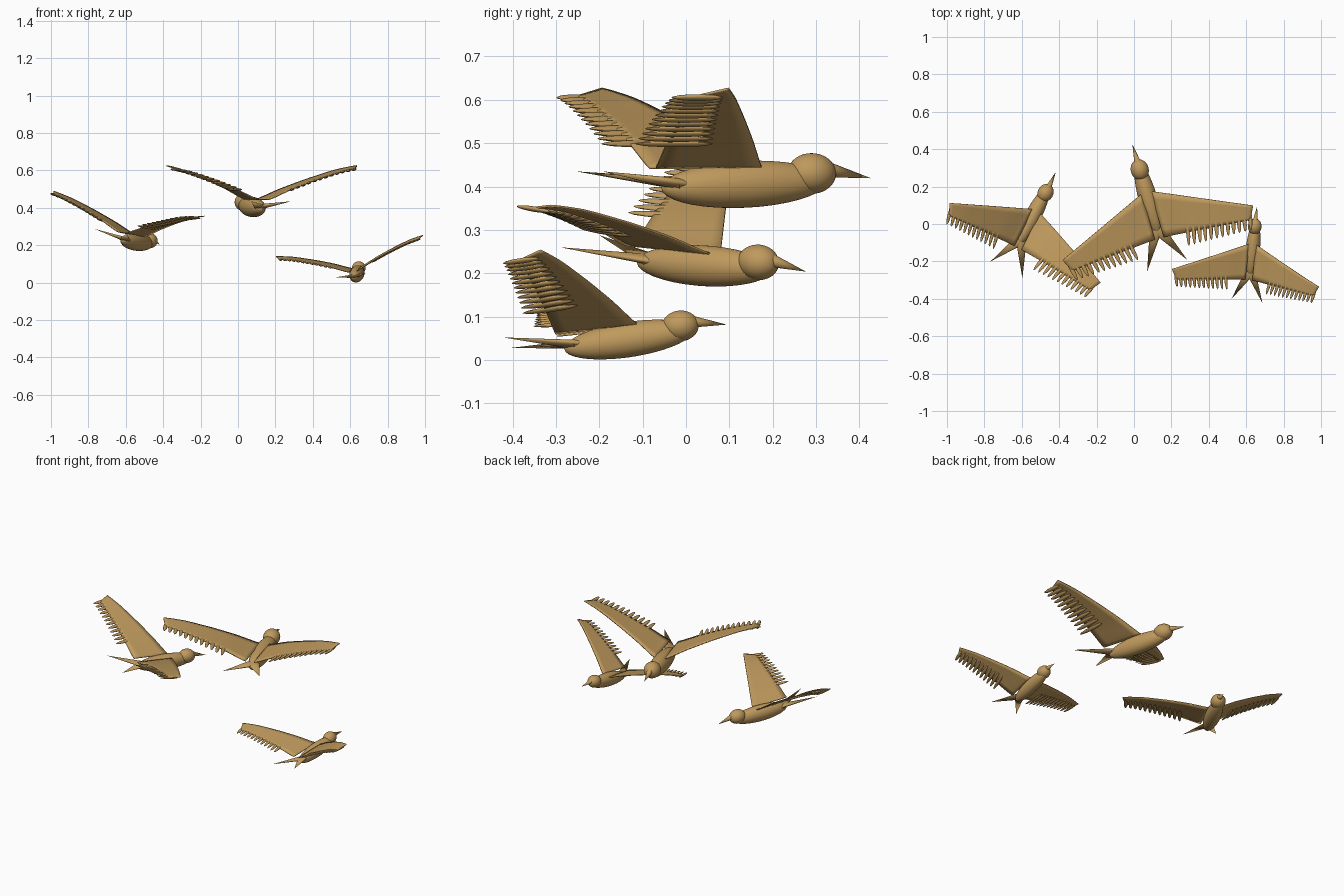
import bpy, bmesh, math
from mathutils import Matrix, Vector, Euler

if "Cube" in bpy.data.objects:
    bpy.data.objects.remove(bpy.data.objects["Cube"])

brown = bpy.data.materials.new("warm_brown")
brown.diffuse_color = (0.52, 0.32, 0.11, 1)
brown.use_nodes = True
brown.node_tree.nodes["Principled BSDF"].inputs["Base Color"].default_value = brown.diffuse_color


def finish(name, bm, world, mirror=False, thickness=0):
    """Turn a bmesh into a smooth-shaded object placed on one bird."""
    bmesh.ops.recalc_face_normals(bm, faces=bm.faces)
    mesh = bpy.data.meshes.new(name)
    bm.to_mesh(mesh)
    bm.free()
    mesh.materials.append(brown)
    ob = bpy.data.objects.new(name, mesh)
    bpy.context.collection.objects.link(ob)
    ob.matrix_world = world
    if thickness:
        mod = ob.modifiers.new("thickness", 'SOLIDIFY')
        mod.thickness = thickness
        mod.offset = 0
    if mirror:
        mod = ob.modifiers.new("other_side", 'MIRROR')
        mod.use_mirror_merge = False
    bpy.ops.object.select_all(action='DESELECT')
    ob.select_set(True)
    bpy.context.view_layer.objects.active = ob
    bpy.ops.object.shade_smooth_by_angle(angle=math.radians(40))
    return ob


def ellipsoid(bm, centre, radii, rot=(0, 0, 0), seg=32, rings=18):
    m = (Matrix.Translation(centre) @ Euler(rot).to_matrix().to_4x4()
         @ Matrix.Diagonal((*radii, 1)))
    bmesh.ops.create_uvsphere(bm, u_segments=seg, v_segments=rings, radius=1, matrix=m)


def spike(bm, base, tip, width, height):
    """Cone from base to tip with an oval cross-section."""
    base, tip = Vector(base), Vector(tip)
    d = tip - base
    m = (Matrix.Translation((base + tip) / 2) @ d.to_track_quat('Z', 'Y').to_matrix().to_4x4()
         @ Matrix.Diagonal((width, height, d.length, 1)))
    bmesh.ops.create_cone(bm, cap_ends=True, segments=24, radius1=1, radius2=0, depth=1, matrix=m)


# Wing arch: span position and height
ARCH = [(0.02, 0.033), (0.06, 0.052), (0.15, 0.096), (0.28, 0.148), (0.42, 0.197), (0.53, 0.222)]


def arch(u):
    for (a, za), (b, zb) in zip(ARCH, ARCH[1:]):
        if u <= b:
            return za + (zb - za) * (u - a) / (b - a)
    return ARCH[-1][1]


def soft_arch(u):
    return (arch(max(u - 0.03, 0.02)) + 2 * arch(u) + arch(min(u + 0.03, 0.53))) / 4


def wing_sheet(bm):
    spans, chords = 24, 6
    grid = []
    for i in range(spans + 1):
        t = i / spans
        row = []
        for j in range(chords + 1):
            c = j / chords
            u = 0.025 + t * (0.505 - 0.035 * c)
            front, back = 0.035 - 0.225 * t, -0.22 - 0.04 * t
            z = soft_arch(u) - 0.012 * c * t
            row.append(bm.verts.new((u, front + (back - front) * c, z)))
        grid.append(row)
    for a, b in zip(grid, grid[1:]):
        for j in range(chords):
            bm.faces.new((a[j], b[j], b[j + 1], a[j + 1]))


def build_bird(tag, place, pitch, roll, yaw, scale):
    world = (Matrix.Translation(place) @ Matrix.Rotation(math.radians(yaw), 4, 'Z')
             @ Matrix.Rotation(math.radians(pitch), 4, 'X')
             @ Matrix.Rotation(math.radians(roll), 4, 'Y') @ Matrix.Scale(scale, 4))

    bm = bmesh.new()
    ellipsoid(bm, (0, 0, 0), (0.05, 0.2, 0.054), (math.radians(2.5), 0, 0))
    finish(tag + "_body", bm, world)

    bm = bmesh.new()
    ellipsoid(bm, (0, 0.161, 0.025), (0.048, 0.057, 0.047))
    finish(tag + "_head", bm, world)

    bm = bmesh.new()
    spike(bm, (0, 0.2, 0.034), (0, 0.304, 0.014), 0.018, 0.018)
    finish(tag + "_beak", bm, world)

    # Forked tail
    bm = bmesh.new()
    spike(bm, (-0.005, -0.15, 0.0), (0.112, -0.373, 0.03), 0.036, 0.014)
    finish(tag + "_tail", bm, world, mirror=True)

    bm = bmesh.new()
    wing_sheet(bm)
    finish(tag + "_wings", bm, world, mirror=True, thickness=0.006)

    # Row of long feathers under the trailing edge
    bm = bmesh.new()
    count = 12
    for i in range(count):
        t = i / (count - 1)
        u = 0.16 + 0.335 * t
        half = 0.09 - 0.03 * t
        ellipsoid(bm, (u, -0.305 - 0.01 * t + half, soft_arch(u) - 0.006 - 0.008 * t),
                  (0.012, half, 0.007), (0, -0.35, -math.radians(12)), 12, 10)
    finish(tag + "_wing_feathers", bm, world, mirror=True)


build_bird("middle_bird", (0.075, 0.135, 0.405), 0, 0, 16, 1.0)
build_bird("left_bird", (-0.54, 0.042, 0.217), -5.5, 8.3, -27, 0.87)
build_bird("right_bird", (0.636, -0.132, 0.047), 6, -8.2, -6, 0.755)
